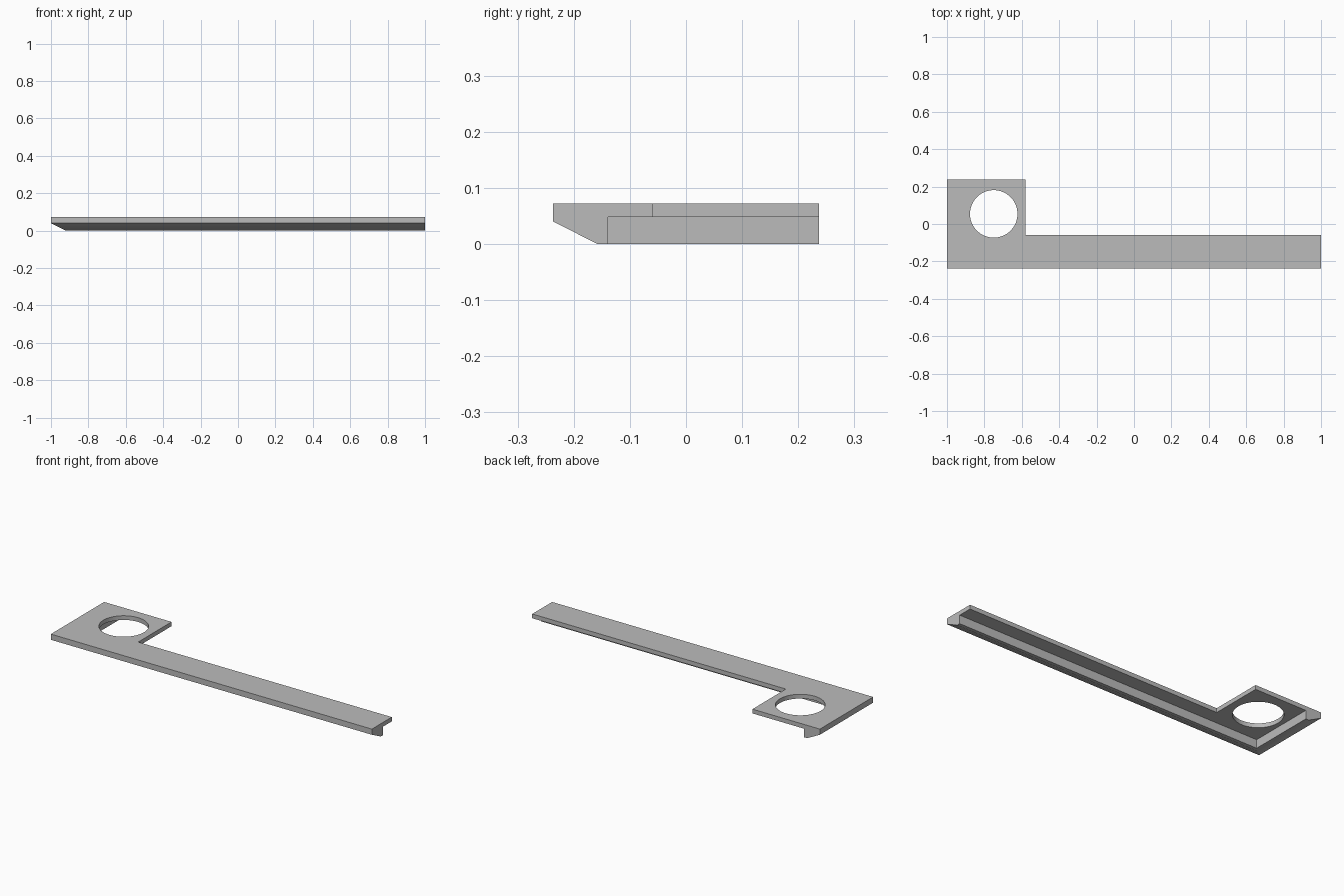
import bpy, bmesh
from mathutils import Vector

if "Cube" in bpy.data.objects:
    bpy.data.objects.remove(bpy.data.objects["Cube"], do_unlink=True)

TOP, PLATE_BOTTOM, LIP = 0.072, 0.048, 0.04
BACK, ARM_BACK, TAB_RIGHT = 0.237, -0.06, -0.58
CHAMFER, RIB = 0.079, 0.098

grey = bpy.data.materials.new("plain_grey")
grey.use_nodes = True
colour = (0.5, 0.5, 0.5, 1)
grey.diffuse_color = colour
grey.node_tree.nodes["Principled BSDF"].inputs["Base Color"].default_value = colour


def add_object(name, bm):
    bmesh.ops.recalc_face_normals(bm, faces=bm.faces)
    mesh = bpy.data.meshes.new(name)
    bm.to_mesh(mesh)
    bm.free()
    mesh.materials.append(grey)
    obj = bpy.data.objects.new(name, mesh)
    bpy.context.collection.objects.link(obj)
    return obj


def prism(outline, z0, z1):
    bm = bmesh.new()
    face = bm.faces.new([bm.verts.new((x, y, z0)) for x, y in outline])
    up = bmesh.ops.extrude_face_region(bm, geom=[face])["geom"]
    bmesh.ops.translate(bm, vec=(0, 0, z1 - z0),
                        verts=[v for v in up if isinstance(v, bmesh.types.BMVert)])
    return bm


def subtract(target, cutter):
    cutter.hide_render = True
    mod = target.modifiers.new("cut", "BOOLEAN")
    mod.operation, mod.solver, mod.object = "DIFFERENCE", "EXACT", cutter
    bpy.context.view_layer.objects.active = target
    bpy.ops.object.modifier_apply(modifier=mod.name)
    bpy.data.objects.remove(cutter, do_unlink=True)


# L-shaped body with sloped lower edges along the front and right sides
bm = prism([(-1, -BACK), (1, -BACK), (1, ARM_BACK), (TAB_RIGHT, ARM_BACK),
            (TAB_RIGHT, BACK), (-1, BACK)], 0, TOP)
for point, normal in (((0, -BACK, LIP), (0, -LIP, -CHAMFER)),
                      ((-1, 0, LIP), (-LIP, 0, -CHAMFER))):
    cut = bmesh.ops.bisect_plane(bm, geom=bm.verts[:] + bm.edges[:] + bm.faces[:],
                                 plane_co=Vector(point), plane_no=Vector(normal),
                                 clear_outer=True)
    edges = [e for e in cut["geom_cut"] if isinstance(e, bmesh.types.BMEdge)]
    bmesh.ops.holes_fill(bm, edges=edges, sides=0)
body = add_object("bracket_plate", bm)

# Hollow underside, leaving a rib along the front and right edges
x0, y0 = RIB - 1, RIB - BACK
subtract(body, add_object("underside_cutter", prism(
    [(x0, y0), (2, y0), (2, 1), (x0, 1)], -1, PLATE_BOTTOM)))

# Round hole through the tab
bm = bmesh.new()
bmesh.ops.create_cone(bm, cap_ends=True, segments=64, radius1=0.127, radius2=0.127, depth=1)
bmesh.ops.translate(bm, verts=bm.verts, vec=(-0.75, 0.054, 0))
subtract(body, add_object("hole_cutter", bm))

bpy.ops.object.select_all(action="DESELECT")
body.select_set(True)
bpy.context.view_layer.objects.active = body
bpy.ops.object.shade_smooth_by_angle()
